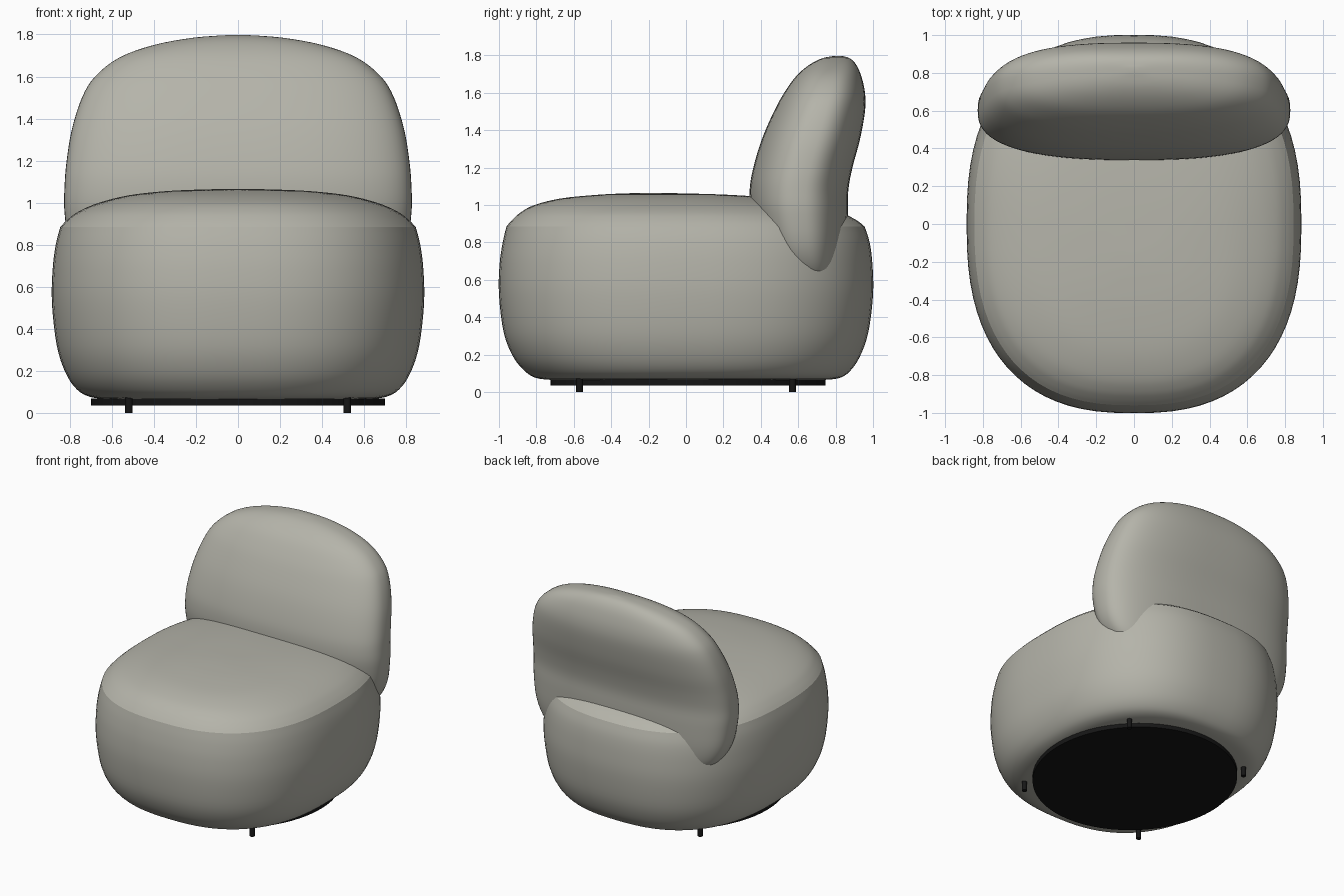
import bpy, bmesh, math

cube = bpy.data.objects.get("Cube")
if cube:
    bpy.data.objects.remove(cube, do_unlink=True)


def material(name, rgb, roughness):
    m = bpy.data.materials.new(name)
    m.use_nodes = True
    m.diffuse_color = (*rgb, 1)
    bsdf = m.node_tree.nodes["Principled BSDF"]
    bsdf.inputs["Base Color"].default_value = (*rgb, 1)
    bsdf.inputs["Roughness"].default_value = roughness
    return m


fabric = material("warm_grey_fabric", (0.46, 0.455, 0.40), 0.9)
black = material("black_plastic", (0.008, 0.008, 0.008), 0.6)


def finish(name, bm, mat, angle):
    bmesh.ops.recalc_face_normals(bm, faces=bm.faces)
    mesh = bpy.data.meshes.new(name)
    bm.to_mesh(mesh)
    bm.free()
    mesh.materials.append(mat)
    obj = bpy.data.objects.new(name, mesh)
    bpy.context.collection.objects.link(obj)
    bpy.ops.object.select_all(action="DESELECT")
    obj.select_set(True)
    bpy.context.view_layer.objects.active = obj
    bpy.ops.object.shade_smooth_by_angle(angle=math.radians(angle))
    return obj


def smooth_stations(stations, steps):
    """Catmull-Rom interpolation between stations."""
    pts = [stations[0], *stations, stations[-1]]
    out = []
    for a, b, c, d in zip(pts, pts[1:], pts[2:], pts[3:]):
        for k in range(steps):
            t = k / steps
            out.append([0.5 * (2 * q + (r - p) * t + (2 * p - 5 * q + 4 * r - s) * t * t
                               + (3 * q - p - 3 * r + s) * t ** 3)
                        for p, q, r, s in zip(a, b, c, d)])
    out.append(stations[-1])
    return out


def loft(name, stations, power, mat, cap_bottom=True, cap_top=True, sides=80, steps=4):
    """Stack superellipse rings; each station is (z, half width, front y, back y)."""
    bm = bmesh.new()
    rings = []
    for z, half, front, back in smooth_stations(stations, steps):
        ring = []
        for i in range(sides):
            c, s = (f(2 * math.pi * i / sides) for f in (math.cos, math.sin))
            x = half * math.copysign(abs(c) ** (2 / power), c)
            y = (back - front) / 2 * math.copysign(abs(s) ** (2 / power), s)
            ring.append(bm.verts.new((x, (front + back) / 2 + y, z)))
        rings.append(ring)
    for low, high in zip(rings, rings[1:]):
        for i in range(sides):
            j = (i + 1) % sides
            bm.faces.new((low[i], low[j], high[j], high[i]))
    if cap_bottom:
        bm.faces.new(rings[0][::-1])
    if cap_top:
        bm.faces.new(rings[-1])
    return finish(name, bm, mat, 60)


# Upholstered body, open where the cushion is sewn on
loft("seat_body", [
    (0.065, 0.62, -0.72, 0.74), (0.075, 0.70, -0.80, 0.82), (0.11, 0.765, -0.86, 0.875),
    (0.19, 0.82, -0.925, 0.93), (0.32, 0.862, -0.975, 0.975), (0.52, 0.885, -1.0, 1.0),
    (0.68, 0.882, -0.997, 0.997), (0.80, 0.867, -0.98, 0.982), (0.885, 0.845, -0.96, 0.955),
], 2.5, fabric, cap_top=False)

# Domed cushion with a seam at its lower edge
loft("seat_cushion", [
    (0.885, 0.845, -0.96, 0.955), (0.92, 0.81, -0.93, 0.91), (0.96, 0.755, -0.885, 0.83),
    (1.0, 0.66, -0.81, 0.72), (1.035, 0.52, -0.67, 0.50), (1.055, 0.34, -0.47, 0.22),
    (1.063, 0.16, -0.30, -0.05), (1.065, 0.02, -0.20, -0.16),
], 2.5, fabric, cap_bottom=False)

# Leaning backrest that wraps down over the body's sides
loft("backrest", [
    (0.52, 0.55, 0.56, 0.78), (0.63, 0.71, 0.47, 0.83), (0.77, 0.795, 0.39, 0.855),
    (0.95, 0.825, 0.345, 0.865), (1.08, 0.825, 0.34, 0.868), (1.20, 0.815, 0.36, 0.89),
    (1.35, 0.79, 0.405, 0.93), (1.5, 0.742, 0.47, 0.957), (1.6, 0.68, 0.525, 0.957),
    (1.69, 0.565, 0.59, 0.937), (1.75, 0.40, 0.66, 0.91), (1.785, 0.21, 0.73, 0.875),
    (1.798, 0.03, 0.80, 0.83),
], 2.6, fabric)


def cylinder(name, radius, bottom, top, x, y, sides):
    bm = bmesh.new()
    bmesh.ops.create_cone(bm, cap_ends=True, segments=sides, radius1=radius,
                          radius2=radius, depth=top - bottom)
    bmesh.ops.translate(bm, verts=bm.verts, vec=(x, y, (bottom + top) / 2))
    return finish(name, bm, black, 35)


# Round base plate
plate = cylinder("base_plate", 0.70, 0.035, 0.068, 0, 0, 64)
plate.scale.y = 1.05
plate.location.y = 0.01

# Four small feet
for side, sx in (("left", 1), ("right", -1)):
    for end, sy in (("front", -1), ("back", 1)):
        cylinder(f"{end}_{side}_foot", 0.018, 0, 0.075, 0.52 * sx, 0.57 * sy, 16)
